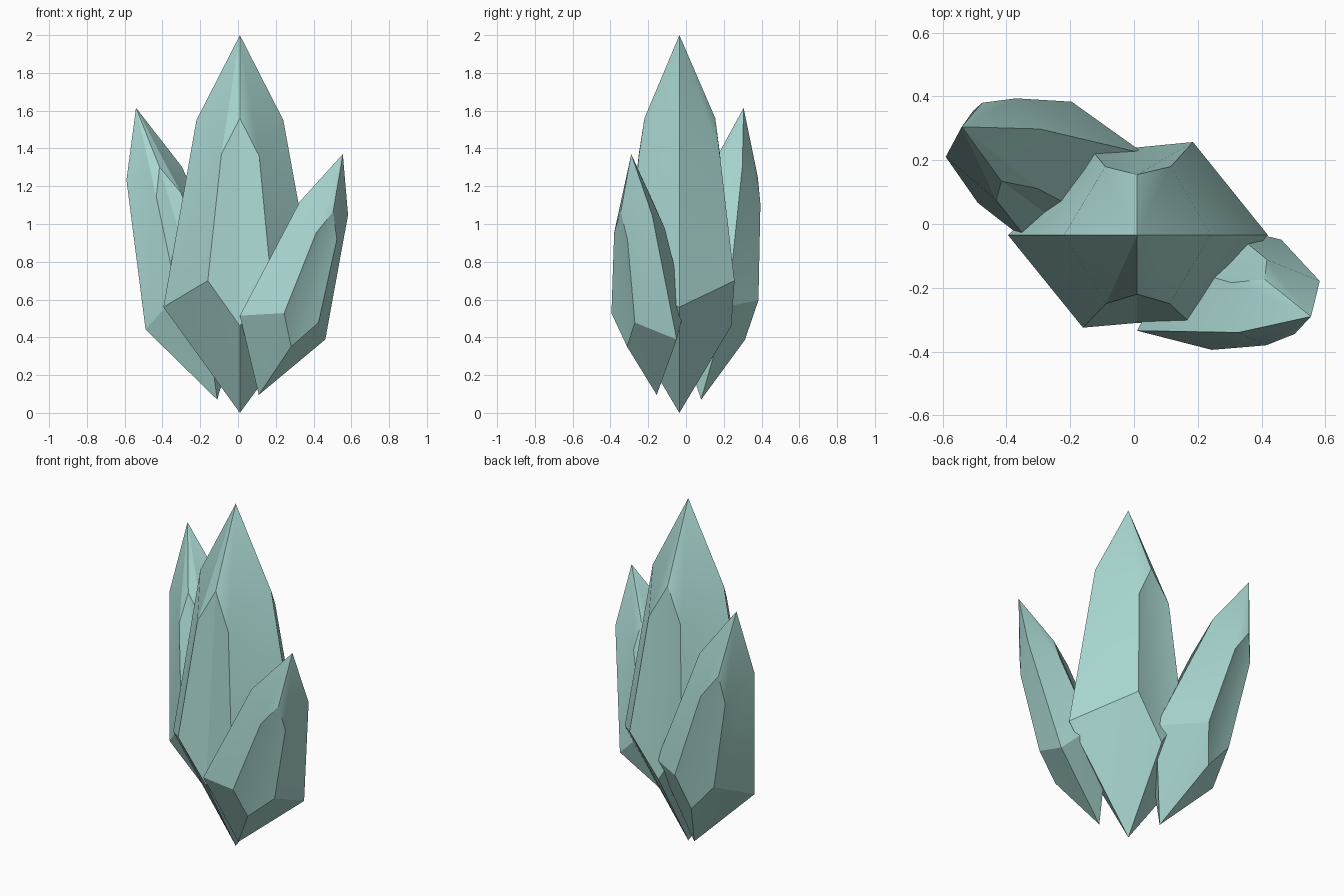
import bpy, bmesh
from mathutils import Vector

if "Cube" in bpy.data.objects:
    bpy.data.objects.remove(bpy.data.objects["Cube"])

# Master crystal: two uneven eight-sided rings between a bottom and a top point
LOWER = [(-.405, 0, .56), (-.17, -.29, .70), (0, -.275, .46), (.165, -.275, .70),
         (.41, 0, .56), (.175, .292, .70), (0, .275, .46), (-.145, .27, .70)]
UPPER = [(-.23, 0, 1.55), (-.098, -.215, 1.37), (0, -.185, 1.56), (.102, -.215, 1.36),
         (.23, 0, 1.55), (.105, .215, 1.36), (0, .19, 1.56), (-.10, .215, 1.37)]

mat = bpy.data.materials.new("crystal_teal")
mat.diffuse_color = (0.40, 0.68, 0.64, 1)
mat.use_nodes = True
mat.node_tree.nodes["Principled BSDF"].inputs["Base Color"].default_value = mat.diffuse_color


def crystal(name, bottom, top, side, depth):
    """Place the master crystal from bottom to top; side is its local x axis."""
    bottom, top, ax = Vector(bottom), Vector(top), Vector(side)
    az = (top - bottom) / 2
    ay = az.cross(ax).normalized() * depth
    bm = bmesh.new()

    def vert(p):
        return bm.verts.new(bottom + ax * p[0] + ay * p[1] + az * p[2])

    low, high = [vert(p) for p in LOWER], [vert(p) for p in UPPER]
    base, tip = vert((0, 0, 0)), vert((0, 0, 2))
    for i in range(8):
        j = (i + 1) % 8
        bm.faces.new((base, low[j], low[i]))
        bm.faces.new((low[i], low[j], high[j], high[i]))
        bm.faces.new((high[i], high[j], tip))
    bmesh.ops.recalc_face_normals(bm, faces=bm.faces)
    mesh = bpy.data.meshes.new(name)
    bm.to_mesh(mesh)
    bm.free()
    mesh.materials.append(mat)
    ob = bpy.data.objects.new(name, mesh)
    bpy.context.collection.objects.link(ob)
    bpy.ops.object.select_all(action='DESELECT')
    ob.select_set(True)
    bpy.context.view_layer.objects.active = ob
    bpy.ops.object.shade_smooth_by_angle(angle=0.26)
    return ob


# Tall middle crystal and the two leaning ones
crystal("center_crystal", (.01, -.035, 0), (.01, -.035, 2), (1, 0, 0), 1)
crystal("left_crystal", (-.11, .08, .07), (-.54, .305, 1.615), (.64, .19, .15), .69)
crystal("right_crystal", (.11, -.155, .095), (.555, -.29, 1.37), (.555, .35, -.155), .54)
